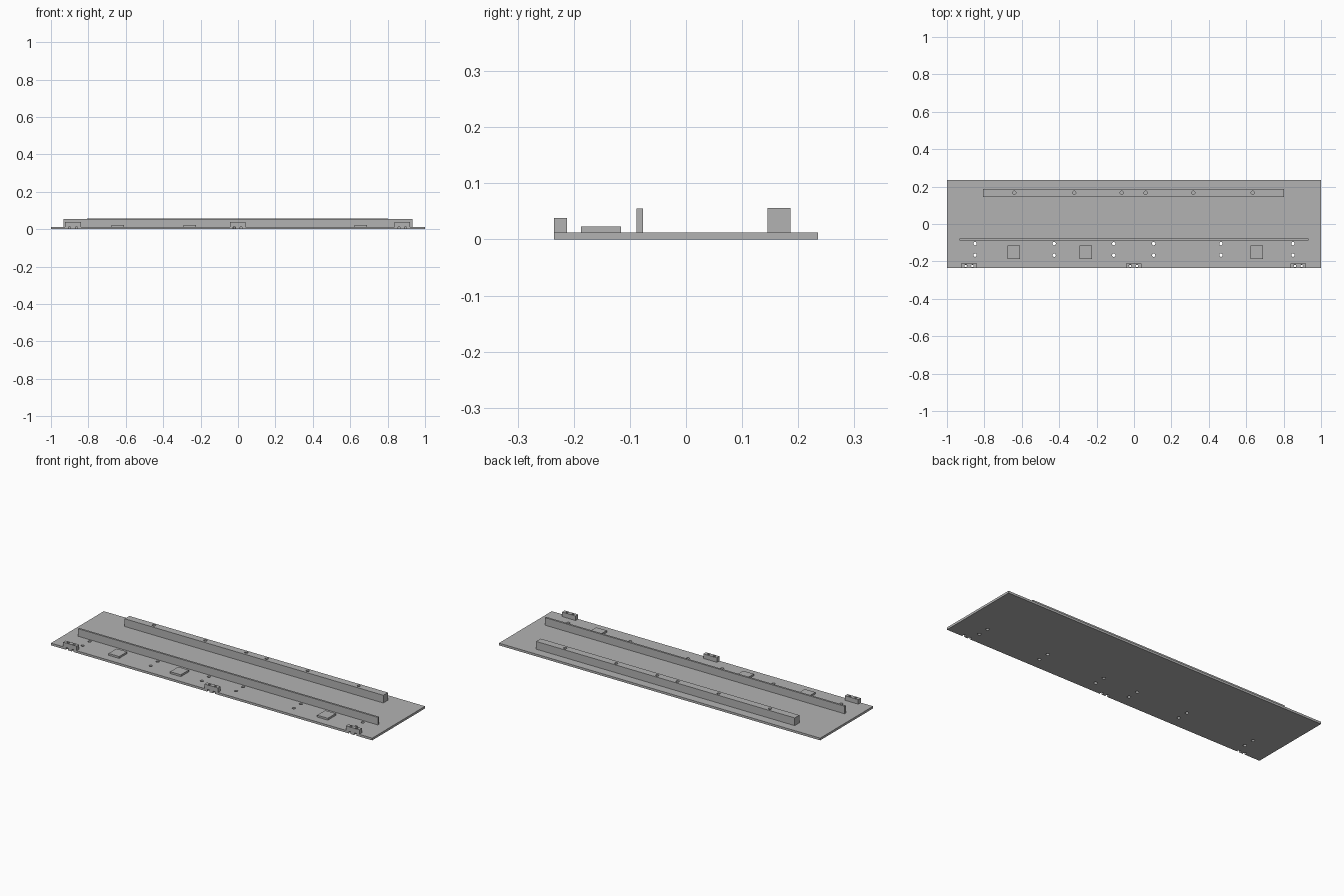
import bpy
import bmesh
from mathutils import Matrix, Vector

cube = bpy.data.objects.get("Cube")
if cube:
    bpy.data.objects.remove(cube, do_unlink=True)

grey = bpy.data.materials.new("plain_grey")
grey.use_nodes = True
tone = (0.45, 0.45, 0.45, 1)
grey.diffuse_color = tone
grey.node_tree.nodes["Principled BSDF"].inputs["Base Color"].default_value = tone

TOP = 0.0125      # top of the base panel
SEAM = 0.255      # joint between the two lengths
FRONT, BACK = -0.235, 0.235
HOLE = 0.009


def add_object(name, bm):
    mesh = bpy.data.meshes.new(name)
    bm.to_mesh(mesh)
    bm.free()
    obj = bpy.data.objects.new(name, mesh)
    bpy.context.collection.objects.link(obj)
    mesh.materials.append(grey)
    return obj


def box(name, x, y, z):
    bm = bmesh.new()
    low, high = Vector((x[0], y[0], z[0])), Vector((x[1], y[1], z[1]))
    place = Matrix.Translation((low + high) / 2) @ Matrix.Diagonal((high - low).to_4d())
    bmesh.ops.create_cube(bm, size=1, matrix=place)
    return add_object(name, bm)


def drill(obj, points, z, radius=HOLE):
    """Cut vertical round holes at the given points."""
    bm = bmesh.new()
    for x, y in points:
        bmesh.ops.create_cone(bm, cap_ends=True, segments=20, radius1=radius,
                              radius2=radius, depth=z[1] - z[0],
                              matrix=Matrix.Translation((x, y, sum(z) / 2)))
    cutter = add_object("hole_cutter", bm)
    cutter.hide_render = True
    cut = obj.modifiers.new("holes", 'BOOLEAN')
    cut.operation, cut.solver, cut.object = 'DIFFERENCE', 'EXACT', cutter
    bpy.context.view_layer.objects.active = obj
    bpy.ops.object.modifier_apply(modifier=cut.name)
    bpy.data.objects.remove(cutter, do_unlink=True)


# Base panel in two butted lengths, with paired holes and edge notches
clips = (-0.882, -0.002, 0.878)
clip_holes = [(c + d, -0.224) for c in clips for d in (-0.018, 0.018)]
panel_holes = [(x, y) for x in (-0.85, -0.427, -0.108, 0.105, 0.465, 0.85)
               for y in (-0.105, -0.167)]
for side, ends in (("right", (-1, SEAM)), ("left", (SEAM, 1))):
    panel = box("base_panel_" + side, ends, (FRONT, BACK), (0, TOP))
    inside = lambda pts: [p for p in pts if ends[0] < p[0] < ends[1]]
    drill(panel, inside(panel_holes), (-0.1, 0.1))
    drill(panel, [(x, -0.228) for x, y in inside(clip_holes)], (-0.1, 0.1))

# Thick rear rail, also in two lengths, with holes down to the panel
rail_holes = [(x, 0.167) for x in (-0.64, -0.32, -0.065, 0.062, 0.317, 0.635)]
for side, ends in (("right", (-0.807, SEAM)), ("left", (SEAM, 0.803))):
    rail = box("rear_rail_" + side, ends, (0.145, 0.186), (TOP, 0.056))
    drill(rail, [p for p in rail_holes if ends[0] < p[0] < ends[1]], (0, 0.1))

# Thin upright strip
box("front_strip_right", (-0.934, SEAM), (-0.088, -0.077), (TOP, 0.055))
box("front_strip_left", (SEAM, 0.932), (-0.088, -0.077), (TOP, 0.055))

# Low square pads
for i, x in enumerate((-0.642, -0.258, 0.657)):
    box(f"pad_{i + 1}", (x - 0.033, x + 0.033), (-0.187, -0.116), (TOP, 0.023))

# Drilled blocks along the front edge
for i, x in enumerate(clips):
    block = box(f"edge_block_{i + 1}", (x - 0.042, x + 0.042), (FRONT, -0.212), (TOP, 0.038))
    drill(block, [p for p in clip_holes if abs(p[0] - x) < 0.05], (0, 0.1), 0.007)
